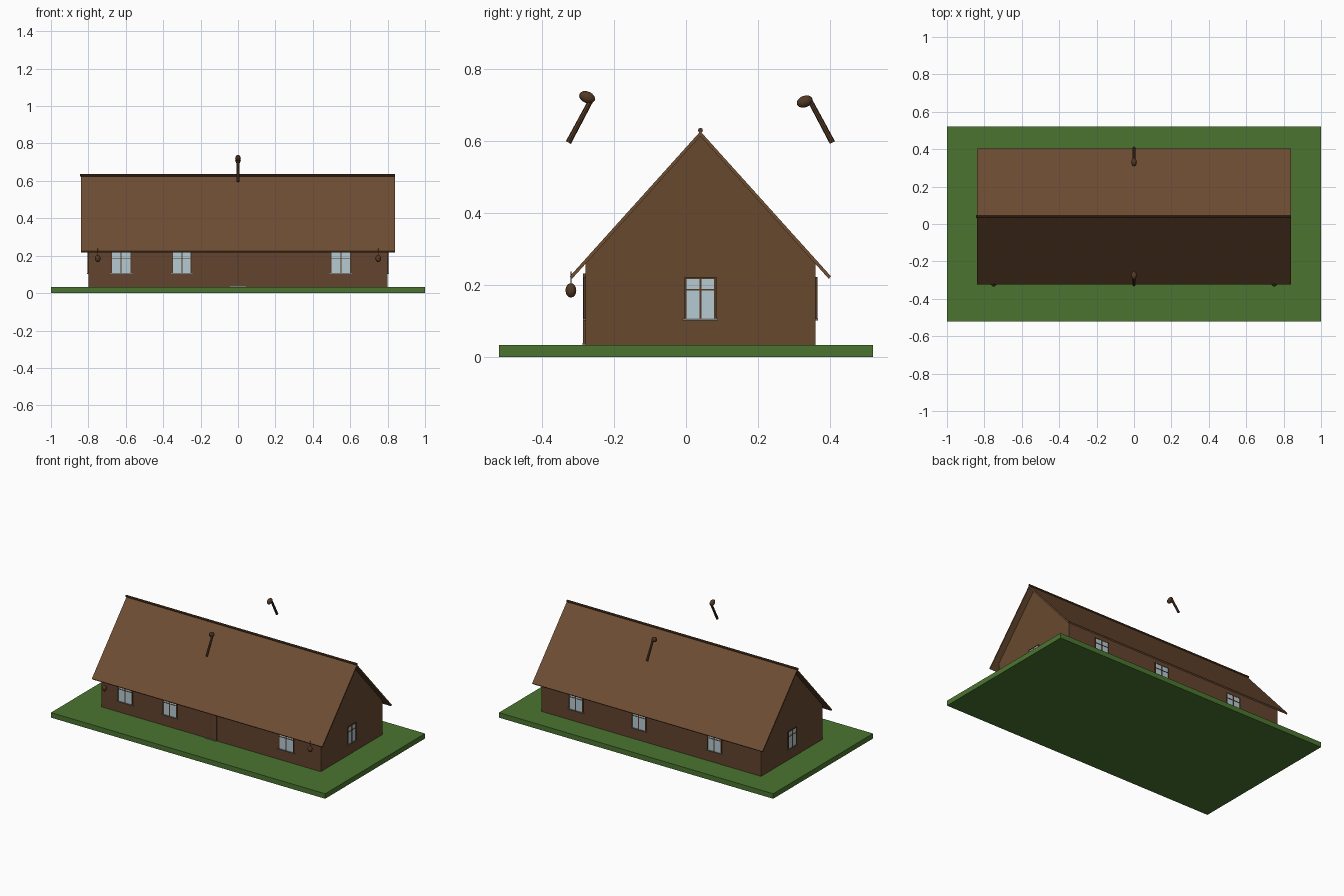
import bpy, bmesh, math
from mathutils import Matrix, Vector

if "Cube" in bpy.data.objects:
    bpy.data.objects.remove(bpy.data.objects["Cube"])


def material(name, r, g, b):
    lin = [(c / 255 / 12.92 if c < 10 else ((c / 255 + 0.055) / 1.055) ** 2.4) for c in (r, g, b)]
    m = bpy.data.materials.new(name)
    m.diffuse_color = (*lin, 1)
    m.use_nodes = True
    m.node_tree.nodes["Principled BSDF"].inputs["Base Color"].default_value = m.diffuse_color
    return m


GRASS = material("grass green", 75, 117, 48)
WALL = material("wall brown", 98, 67, 46)
GABLE = material("gable brown", 103, 73, 47)
ROOF = material("roof brown", 110, 77, 50)
TRIM = material("dark trim brown", 84, 57, 36)
GLASS = material("pale blue glass", 182, 202, 210)
SILL = material("grey sill", 122, 122, 122)


def finish(name, bm, *mats):
    bmesh.ops.recalc_face_normals(bm, faces=bm.faces)
    me = bpy.data.meshes.new(name)
    bm.to_mesh(me)
    bm.free()
    for m in mats:
        me.materials.append(m)
    ob = bpy.data.objects.new(name, me)
    bpy.context.collection.objects.link(ob)
    return ob


def box(name, x, y, z, mat, place=None):
    """Box from (min, max) ranges, optionally moved by a matrix."""
    bm = bmesh.new()
    bmesh.ops.create_cube(bm, size=1)
    for v in bm.verts:
        v.co = [r[0] + (c + 0.5) * (r[1] - r[0]) for c, r in zip(v.co, (x, y, z))]
    if place:
        bm.transform(place)
    return finish(name, bm, mat)


def extrude_x(name, profile, x0, x1, *mats):
    """Prism along x from a (y, z) profile."""
    bm = bmesh.new()
    f = bm.faces.new([bm.verts.new((x0, y, z)) for y, z in profile])
    new = bmesh.ops.extrude_face_region(bm, geom=[f])["geom"]
    bmesh.ops.translate(bm, vec=(x1 - x0, 0, 0), verts=[v for v in new if isinstance(v, bmesh.types.BMVert)])
    bm.normal_update()
    if len(mats) > 1:  # end faces take the second colour
        for face in bm.faces:
            face.material_index = int(abs(face.normal.x) > 0.9)
    return finish(name, bm, *mats)


def rod(name, a, b, r0, r1, sides, mat):
    a, b = Vector(a), Vector(b)
    d = b - a
    bm = bmesh.new()
    bmesh.ops.create_cone(bm, cap_ends=True, segments=sides, radius1=r0, radius2=r1, depth=d.length)
    bm.transform(Matrix.Translation((a + b) / 2) @ d.to_track_quat('Z', 'Y').to_matrix().to_4x4())
    return finish(name, bm, mat)


def ellipsoid(name, centre, radii, tilt, mat):
    bm = bmesh.new()
    bmesh.ops.create_uvsphere(bm, u_segments=12, v_segments=8, radius=1)
    bm.transform(Matrix.Translation(centre) @ Matrix.Rotation(tilt, 4, 'X') @ Matrix.Diagonal((*radii, 1)))
    return finish(name, bm, mat)


# Lawn and house body
box("lawn", (-1, 1), (-0.52, 0.52), (0, 0.033), GRASS)
extrude_x("house_walls", [(-0.28, 0.033), (0.36, 0.033), (0.36, 0.262), (0.04, 0.618), (-0.28, 0.262)],
          -0.8, 0.8, WALL, GABLE)

# Thin roof slopes and ridge pole
for side, label in ((-1, "front"), (1, "back")):
    extrude_x(label + "_roof",
              [(0.04, 0.627), (0.04 + side * 0.363, 0.224), (0.04 + side * 0.357, 0.217), (0.04, 0.614)],
              -0.84, 0.84, ROOF)
rod("ridge_pole", (-0.845, 0.04, 0.63), (0.84, 0.04, 0.63), 0.007, 0.007, 8, TRIM)


# Windows: glass plate, frame, mullion, transom and sill
def window(name, place, w):
    h, z0, z1 = w / 2, 0.107, 0.22
    box(name + "_glass", (-h, h), (-0.003, 0.002), (z0, z1), GLASS, place)
    bars = {"left_frame": ((-h - 0.003, -h + 0.003), (z0, z1)),
            "right_frame": ((h - 0.003, h + 0.003), (z0, z1)),
            "top_frame": ((-h - 0.003, h + 0.003), (z1 - 0.003, z1 + 0.002)),
            "mullion": ((-0.003, 0.003), (z0, z1)),
            "transom": ((-h, h), (0.185, 0.189))}
    for part, (x, z) in bars.items():
        box(name + "_" + part, x, (-0.005, 0.002), z, TRIM, place)
    box(name + "_sill", (-h - 0.008, h + 0.008), (-0.007, 0.002), (0.101, 0.107), SILL, place)


def on_wall(x, y, degrees):
    return Matrix.Translation((x, y, 0)) @ Matrix.Rotation(math.radians(degrees), 4, 'Z')


for i, (x, w) in enumerate(((-0.625, 0.105), (-0.30, 0.1), (0.55, 0.105))):
    window(f"front_window_{i + 1}", on_wall(x, -0.28, 0), w)
for i, x in enumerate((-0.46, 0.09, 0.55)):
    window(f"back_window_{i + 1}", on_wall(x, 0.36, 180), 0.1)
window("right_window", on_wall(0.8, 0.04, 90), 0.083)
window("left_window", on_wall(-0.8, 0.04, -90), 0.083)

# Front door with jambs, lintel and threshold
box("door", (-0.035, 0.035), (-0.283, -0.278), (0.036, 0.225), WALL)
for s in (-1, 1):
    box("door_jamb", (s * 0.038 - 0.004, s * 0.038 + 0.004), (-0.286, -0.278), (0.036, 0.23), WALL)
box("door_lintel", (-0.042, 0.042), (-0.286, -0.278), (0.225, 0.232), WALL)
box("door_seam", (-0.0015, 0.0015), (-0.285, -0.28), (0.036, 0.225), TRIM)
box("threshold", (-0.042, 0.042), (-0.288, -0.278), (0.033, 0.038), SILL)

# Hanging lanterns under the front eave
for s in (-1, 1):
    ellipsoid("lantern", (s * 0.75, -0.32, 0.185), (0.015, 0.015, 0.02), 0, TRIM)
    rod("lantern_cord", (s * 0.75, -0.32, 0.2), (s * 0.75, -0.32, 0.238), 0.001, 0.001, 6, TRIM)

# Carved posts with rounded heads above each slope
for s, head in ((-1, (0, -0.275, 0.722)), (1, (0, 0.33, 0.71))):
    rod("carved_post", (0, 0.04 + s * 0.367, 0.596), (0, 0.04 + s * 0.306, 0.71), 0.008, 0.007, 8, TRIM)
    ellipsoid("carved_head", head, (0.015, 0.023, 0.016), math.radians(22 * s), TRIM)
